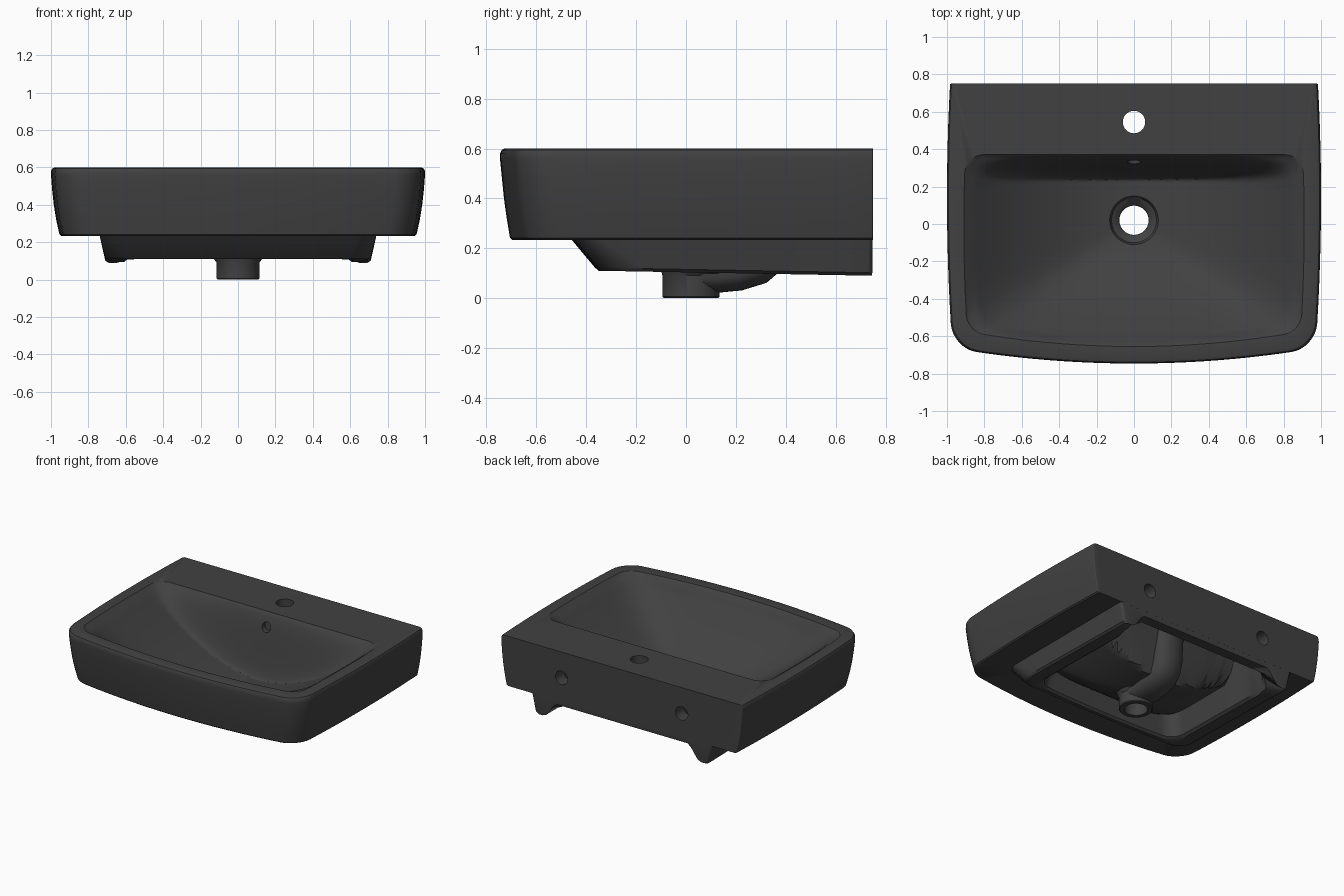
import bpy, bmesh, math
from mathutils import Vector

cube = bpy.data.objects.get("Cube")
if cube:
    bpy.data.objects.remove(cube, do_unlink=True)

CENTRE = Vector((0, 0.02))

glaze = bpy.data.materials.new("dark grey ceramic")
glaze.use_nodes = True
colour = (0.053, 0.053, 0.053, 1)
glaze.diffuse_color = colour
bsdf = glaze.node_tree.nodes["Principled BSDF"]
bsdf.inputs["Base Color"].default_value = colour
bsdf.inputs["Roughness"].default_value = 0.5


def smoothstep(a, b, v):
    k = min(1, max(0, (v - a) / (b - a)))
    return k * k * (3 - 2 * k)


def outline(hx, back, front, bow, r_back, r_front, sag=0.0):
    """Rounded rectangle with a bowed front; the same point count every time."""
    half = [(k / 24 * (hx - r_back), back) for k in range(24)]
    for k in range(7):
        a = math.pi / 2 * (1 - k / 6)
        half.append((hx - r_back + r_back * math.cos(a), back - r_back + r_back * math.sin(a)))
    top, low = back - r_back, front + r_front
    half += [(hx, top + (low - top) * k / 12) for k in range(1, 12)]
    for k in range(9):
        a = -math.pi / 2 * k / 8
        half.append((hx - r_front + r_front * math.cos(a), low + r_front * math.sin(a)))
    half += [((hx - r_front) * (1 - k / 14), front) for k in range(1, 15)]
    mid = (back + front) / 2 + 0.1
    pts = []
    for x, y in half:
        drop = bow * (1 - (x / hx) ** 2) * smoothstep(low + 0.05, front, y)
        pts.append(Vector((x * (1 - sag * ((y - mid) / 0.7) ** 2), y - drop)))
    return pts + [Vector((-p.x, p.y)) for p in reversed(pts[1:-1])]


def lift(points, z):
    """Give a flat ring its height: a number or a rule of x and y."""
    return [(p.x, p.y, z(p.x, p.y) if callable(z) else z) for p in points]


def circle(r):
    return [CENTRE + (p - CENTRE).normalized() * r for p in bowl_edge]


def blend(a, b, t):
    return [p.lerp(q, t) for p, q in zip(a, b)]


def bowl_height(x, y):
    """Scooped floor that turns up into a steep rear wall."""
    u, v = abs(x) / 0.885, max(0, CENTRE.y - y) / 0.66
    m = min(1, (u ** 6 + v ** 6) ** (1 / 6))
    floor = 0.15 + 0.435 * m ** 1.9
    return floor + (0.585 - floor) * smoothstep(0.23, 0.37, y)


def under_height(x, y):
    return min(0.52, bowl_height(x, y - 0.06) - 0.05)


def skirt_height(x, y):
    """Lower lip, raised between the two rear feet."""
    z = 0.11 - 0.02 * (y + 0.35) / 1.1
    notch = smoothstep(0.64, 0.53, abs(x)) * smoothstep(0.55, 0.64, y)
    return z + (0.2 - z) * notch


def make_object(name, bm):
    bmesh.ops.recalc_face_normals(bm, faces=bm.faces)
    mesh = bpy.data.meshes.new(name)
    bm.to_mesh(mesh)
    bm.free()
    mesh.materials.append(glaze)
    obj = bpy.data.objects.new(name, mesh)
    bpy.context.collection.objects.link(obj)
    return obj


def loft(name, rings, closed):
    """Skin a list of rings; closed joins the last ring to the first."""
    bm = bmesh.new()
    rows = [[bm.verts.new(p) for p in ring] for ring in rings]
    pairs = list(zip(rows, rows[1:]))
    if closed:
        pairs.append((rows[-1], rows[0]))
    for a, b in pairs:
        n = len(a)
        for i in range(n):
            j = (i + 1) % n
            bm.faces.new((a[i], a[j], b[j], b[i]))
    if not closed:
        bm.faces.new(rows[0])
        bm.faces.new(rows[-1])
    return make_object(name, bm)


def smooth(obj, degrees):
    bpy.ops.object.select_all(action="DESELECT")
    obj.select_set(True)
    bpy.context.view_layer.objects.active = obj
    bpy.ops.object.shade_smooth_by_angle(angle=math.radians(degrees))


def drill(obj, location, radius, depth, along_y):
    """Cut a round hole."""
    rot = (math.pi / 2, 0, 0) if along_y else (0, 0, 0)
    bpy.ops.mesh.primitive_cylinder_add(vertices=40, radius=radius, depth=depth,
                                        location=location, rotation=rot)
    cutter = bpy.context.object
    cutter.hide_render = True
    cutter.data.materials.append(glaze)
    mod = obj.modifiers.new("hole", "BOOLEAN")
    mod.operation, mod.solver, mod.object = "DIFFERENCE", "EXACT", cutter
    bpy.context.view_layer.objects.active = obj
    bpy.ops.object.modifier_apply(modifier=mod.name)
    bpy.data.objects.remove(cutter, do_unlink=True)


# Key outlines
bowl_edge = outline(0.895, 0.36, -0.56, 0.08, 0.1, 0.08, 0.03)
rim_edge = outline(0.91, 0.372, -0.575, 0.08, 0.1, 0.09, 0.03)
cavity = outline(0.56, 0.65, -0.27, 0.02, 0.06, 0.1)
rings = []

# Bowl, from rim down to the drain recess
for k in range(27):
    t = 1 - k / 26
    z = bowl_height if k else 0.585
    rings.append(lift(blend(circle(0.13), bowl_edge, t), z))

# Drain recess and waste pipe
for r, z in ((0.12, 0.135), (0.085, 0.12), (0.078, 0.11), (0.078, 0.0),
             (0.108, 0.0), (0.114, 0.006), (0.114, 0.09)):
    rings.append(lift(circle(r), z))

# Underside of the bowl inside the cavity
for k in range(19):
    rings.append(lift(blend(circle(0.13), cavity, k / 18), under_height))

# Supporting skirt with rear feet
rings.append(lift(outline(0.59, 0.66, -0.29, 0.02, 0.05, 0.1), lambda x, y: skirt_height(x, y) + 0.015))
rings.append(lift(outline(0.61, 0.67, -0.305, 0.02, 0.04, 0.1), skirt_height))
rings.append(lift(outline(0.695, 0.745, -0.335, 0.015, 0.02, 0.1), skirt_height))
rings.append(lift(outline(0.71, 0.747, -0.35, 0.015, 0.02, 0.1), lambda x, y: skirt_height(x, y) + 0.012))
rings.append(lift(outline(0.74, 0.747, -0.445, 0.015, 0.02, 0.1), 0.236))

# Outer wall with a soft bottom edge and top edge
for hx, front, z in ((0.945, -0.615, 0.234), (0.955, -0.624, 0.242), (0.972, -0.637, 0.32),
                     (0.985, -0.648, 0.4), (0.994, -0.656, 0.48), (1.0, -0.664, 0.56),
                     (0.999, -0.663, 0.582), (0.992, -0.657, 0.595), (0.98, -0.645, 0.6)):
    rings.append(lift(outline(hx, 0.75, front, 0.082, 0.006, 0.13, 0.022), z))
rings.append(lift(rim_edge, 0.598))

basin = loft("basin", rings, True)

# Tap hole, overflow inlet and wall bolt holes
drill(basin, (0, 0.545, 0.5), 0.06, 0.4, False)
drill(basin, (0, 0.33, 0.5), 0.035, 0.22, True)
for side in (-1, 1):
    drill(basin, (side * 0.49, 0.7, 0.41), 0.05, 0.26, True)
smooth(basin, 35)

# Overflow channel behind and below the bowl: y, z, depth, tilt of the bulge
stations = ((0.06, 0.1, 0.08, 0), (0.13, 0.1, 0.078, 0), (0.21, 0.11, 0.08, 10),
            (0.28, 0.135, 0.085, 30), (0.325, 0.18, 0.09, 50), (0.34, 0.25, 0.09, 70),
            (0.345, 0.33, 0.085, 85), (0.355, 0.42, 0.08, 90), (0.365, 0.52, 0.075, 90))
channel_rings = []
for y, z, depth, tilt in stations:
    a = math.radians(tilt)
    ring = []
    for k in range(17):
        b = math.pi * k / 16
        d = depth * math.sin(b) ** 0.8 if 0 < k < 16 else 0
        ring.append((0.11 * math.cos(b), y + d * math.sin(a), z - d * math.cos(a)))
    channel_rings.append(ring)
channel = loft("overflow_channel", channel_rings, False)
# Keep the drain bore open where the channel meets the pipe
drill(channel, (0, CENTRE.y, 0.1), 0.09, 0.4, False)
smooth(channel, 40)
